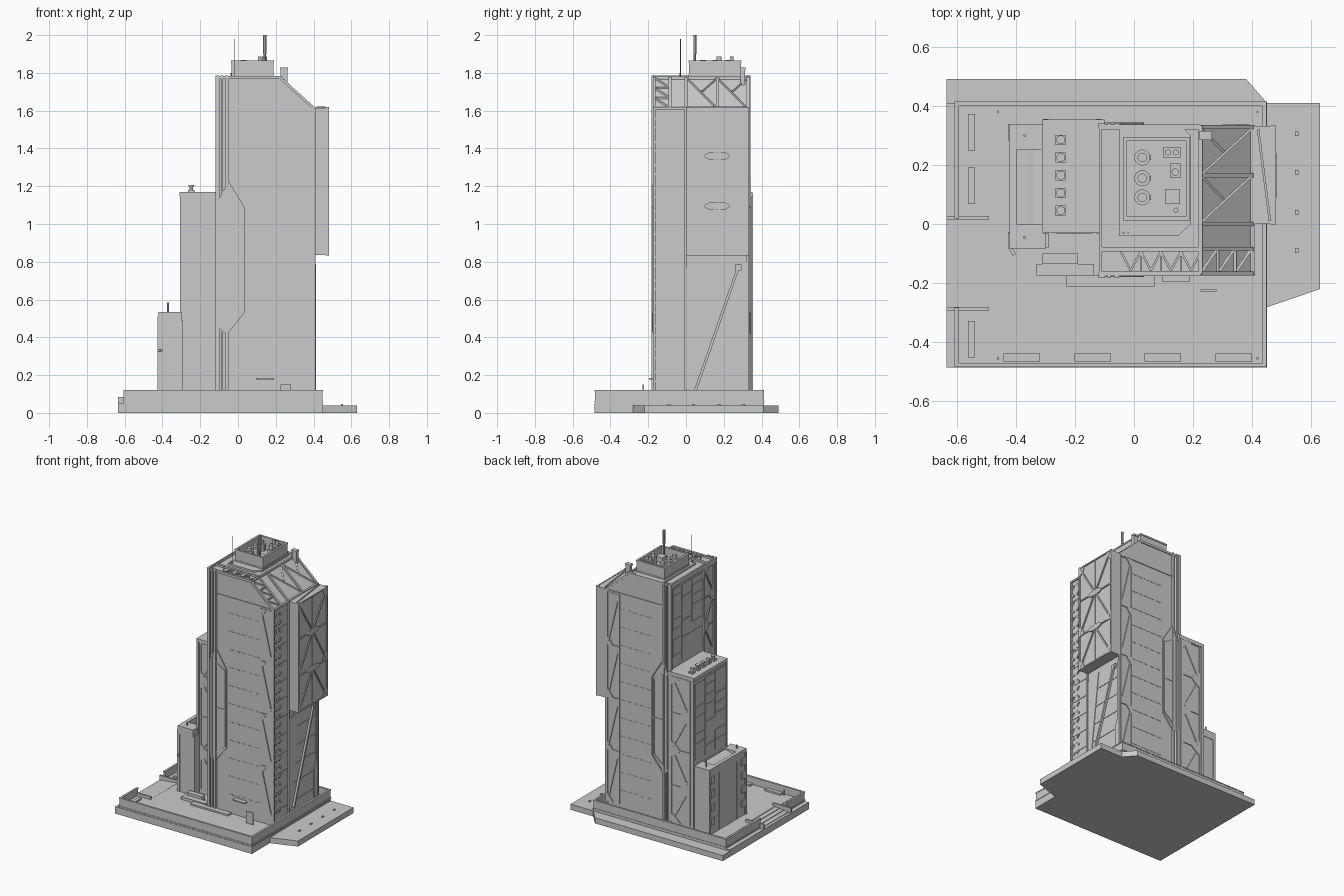
import bpy, bmesh, math, random
from mathutils import Vector, Matrix
random.seed(4)


class Part:
    """Collects simple solids into one named mesh."""
    def __init__(self, name):
        self.name, self.bm = name, bmesh.new()

    def box(self, x0, x1, y0, y1, z0, z1):
        m = Matrix.Translation(((x0+x1)/2, (y0+y1)/2, (z0+z1)/2)) @ Matrix.Diagonal((x1-x0, y1-y0, z1-z0, 1))
        bmesh.ops.create_cube(self.bm, size=1, matrix=m)
        return self

    def bar(self, p, q, w=0.008, d=None):
        p, q = Vector(p), Vector(q)
        rot = (q-p).to_track_quat('Z', 'Y').to_matrix().to_4x4()
        m = Matrix.Translation((p+q)/2) @ rot @ Matrix.Diagonal((w, d or w, (q-p).length, 1))
        bmesh.ops.create_cube(self.bm, size=1, matrix=m)
        return self

    def prism(self, pts, axis, a, b):
        def at(u, v, t):
            return {'x': (t, u, v), 'y': (u, t, v), 'z': (u, v, t)}[axis]
        lo = [self.bm.verts.new(at(u, v, a)) for u, v in pts]
        hi = [self.bm.verts.new(at(u, v, b)) for u, v in pts]
        n = len(pts)
        fs = [self.bm.faces.new(lo), self.bm.faces.new(hi)]
        fs += [self.bm.faces.new((lo[i], lo[(i+1) % n], hi[(i+1) % n], hi[i])) for i in range(n)]
        bmesh.ops.recalc_face_normals(self.bm, faces=fs)
        return self

    def cyl(self, x, y, z0, z1, r, n=12):
        bmesh.ops.create_cone(self.bm, cap_ends=True, segments=n, radius1=r, radius2=r, depth=z1-z0,
                              matrix=Matrix.Translation((x, y, (z0+z1)/2)))
        return self

    def ring(self, x0, x1, y0, y1, z0, z1, t):
        self.box(x0, x1, y0, y0+t, z0, z1).box(x0, x1, y1-t, y1, z0, z1)
        return self.box(x0, x0+t, y0+t, y1-t, z0, z1).box(x1-t, x1, y0+t, y1-t, z0, z1)

    def zigzag(self, axis, pos, u0, u1, z0, z1, n, alternate=True):
        """Diagonal bracing with corner gussets on a wall facing the given axis."""
        P = (lambda u, z: (u, pos, z)) if axis == 'y' else (lambda u, z: (pos, u, z))
        h = (z1-z0)/n
        for u in (u0, u1):
            self.bar(P(u, z0), P(u, z1), 0.007)
        for i in range(n):
            a, b = z0+i*h, z0+(i+1)*h
            s, e = (u1, u0) if (i % 2 == 0 or not alternate) else (u0, u1)
            k, g = (e-s), 0.045
            self.bar(P(s+k*.1, a+h*.08), P(e-k*.1, b-h*.08), 0.009)
            self.bar(P(u0, b), P(u1, b), 0.007)
            for u, z, d, v in ((s, a, k, 1), (e, b, -k, -1)):
                self.prism([(u, z), (u+d*.5, z), (u+d*.35, z+v*g*.5), (u+d*.15, z+v*g), (u, z+v*g*1.3)],
                           axis, pos-.004, pos+.004)
        return self

    def done(self, smooth=False):
        me = bpy.data.meshes.new(self.name)
        self.bm.to_mesh(me)
        self.bm.free()
        ob = bpy.data.objects.new(self.name, me)
        bpy.context.collection.objects.link(ob)
        if smooth:
            bpy.context.view_layer.objects.active = ob
            ob.select_set(True)
            bpy.ops.object.shade_smooth_by_angle()
            ob.select_set(False)


D = 0.065  # terrace deck level

# Ground plates and terrace
Part("back_plate").prism([(-.635, .40), (.45, .40), (.38, .49), (-.635, .49)], 'z', 0, .04).prism(
    [(.38, .49), (.45, .41), (.45, .40)], 'z', 0, .04).done()
Part("side_plate").prism([(.44, -.285), (.63, -.22), (.63, .41), (.44, .41)], 'z', 0, .04).done()
Part("plinth").box(-.635, .45, -.485, .41, 0, .05).done()
Part("terrace_deck").box(-.50, .44, -.475, .405, .04, D).box(-.60, -.5, .02, .405, .04, D).box(
    -.60, -.5, -.475, -.29, .04, D).done()
p = Part("terrace_parapet")
for a in ((-.605, .447, -.482, -.472), (-.605, .447, .402, .412), (.437, .447, -.472, .402),
          (-.605, -.595, .02, .402), (-.605, -.595, -.472, -.285)):
    p.box(*a, .045, .12)
    p.box(a[0]-.002, a[1]+.002, a[2]-.002, a[3]+.002, .112, .12)
    p.box(a[0]-.003, a[1]+.003, a[2]-.003, a[3]+.003, .055, .062)
p.box(-.635, -.49, .015, .027, .04, .085).box(-.635, -.49, -.293, -.281, .04, .085).done()
p = Part("entry_steps")
for i in range(4):
    p.box(-.615+.035*i, -.49, -.285, .018, .03, .05+.004*(i+1))
p.done()
p = Part("deck_planters")
for x in (-.38, -.14, .097, .338):
    p.box(x-.062, x+.062, -.465, -.438, D, D+.012)
for y in (.31, .13, -.39):
    p.box(-.562, -.538, y-.062, y+.062, D, D+.012)
p.done()
p = Part("bollards")
for y in (.305, .175, .04, -.09):
    p.box(.545, .556, y-.008, y+.008, .04, .047)
for x, y in ((-.46, .38), (.418, .38), (-.46, -.455), (.418, -.455)):
    p.cyl(x, y, D, .1, .004, 8)
p.done()
Part("front_steps").box(-.33, -.135, -.175, -.135, D, D+.02).box(-.31, -.19, -.135, -.10, D, D+.04).box(
    -.23, .07, -.212, -.175, D, D+.012).done()
Part("entry_canopy").box(.095, .19, -.197, -.165, .178, .186).done()
Part("info_panel").box(.225, .28, -.229, -.222, D, .15).done()

# Main tower: sloped shoulder profile plus slimmer west slab
Part("tower_core").prism([(-.06, .05), (.40, .05), (.40, 1.61), (.225, 1.77), (-.06, 1.77)], 'y', -.167, .33).done()
Part("west_slab").box(-.11, -.05, -.16, .322, .05, 1.77).done()
p = Part("tower_fins")
for s in (-1, 1):
    y = .08 + s*.253
    for x0, x1 in ((-.12, -.098), (-.09, -.08), (-.066, -.05)):
        p.box(x0, x1, y-.009, y+.009, D, 1.787)
for y in (-.168, -.002, .327):
    p.box(.39, .409, y-.006, y+.006, D, 1.615)
p.box(-.119, -.108, -.17, .335, 1.755, 1.787).done()
p = Part("shoulder_trim")
for y in (-.168, -.085, .0, .165, .328):
    p.bar((.222, y, 1.775), (.403, y, 1.612), .014)
    if y < -.05 or y > .3:
        p.bar((-.11, y, 1.775), (.225, y, 1.775), .016)
for x, z in ((.225, 1.773), (.402, 1.613)):
    p.bar((x, -.17, z), (x, .333, z), .014)
p.done()
p = Part("roof_lattice")
for i in range(8):
    x0, x1 = -.045+i*.034, -.045+(i+1)*.034
    a, b = (-.158, -.092) if i % 2 else (-.092, -.158)
    p.bar((x0, a, 1.774), (x1, b, 1.774), .007)
    if i % 2:
        p.bar((x1, a, 1.774), (x1, b, 1.774), .007)
S = lambda t, y: (.225+.175*t, y, 1.774-.16*t)  # point on the sloped shoulder
for y0, y1, n in ((-.16, -.09, 3), (.008, .16, 1), (.17, .32, 1)):
    for i in range(n):
        p.bar(S(i/n+.03, y0), S((i+1)/n-.03, y1), .009)
        p.bar(S((i+1)/n, y0), S((i+1)/n, y1), .009)
        if n == 1:
            p.bar(S(.03, y1), S(.45, (y0+y1)/2), .009)
p.done()

# Bracing and panel seams on front and back
p = Part("tower_bracing")
for y in (-.169, .332):
    p.zigzag('y', y, .298, .392, .10, 1.60, 4, False)
p.zigzag('x', -.113, -.155, -.04, .10, 1.75, 8)
p.done()
p = Part("panel_seams")
for y in (-.167, .33):
    p.box(-.05, .40, y-.005, y+.005, 1.605, 1.617)
    for k in range(11):
        z = .2+.13*k
        for j in range(5):
            x = .045+j*.052
            p.box(x, x+.035, y-.002, y+.002, z-.0025, z+.0025)
for k in range(11):
    z = .16+.13*k
    p.box(.398, .403, -.15, -.02, z-.002, z+.002)
    if z < .8:
        p.box(.398, .403, .02, .3, z-.002, z+.002)
p.done()
p = Part("corner_slats")
for k in range(24):
    z = .16+.061*k
    for y in (-.15, -.1):
        s = .011 if (k+(y > -.12)) % 2 else -.011
        p.bar((.403, y-.01, z-s), (.403, y+.012, z+s), .006, .012)
p.done()

# Long angular bays on front and back, raised rim with bevelled inner face
p = Part("angular_bays")
outer = [(-.108, 1.11), (-.05, 1.22), (.03, 1.09), (.03, .53), (-.06, .42), (-.108, .46)]
inner = [(-.055, 1.125), (.018, 1.08), (.018, .54), (-.055, .475)]
for y0, s in ((-.167, -1), (.33, 1)):
    p.prism(outer, 'y', y0-.004, y0+s*.008 if s > 0 else y0-.008)
    y = y0+s*.009
    for pts in (outer, inner):
        for i in range(len(pts)):
            (a, b), (c, d) = pts[i-1], pts[i]
            p.bar((a, y, b), (c, y, d), .008)
    p.bar((-.055, y, .8), (.03, y, .8), .005)
p.done()

# Cantilevered box on the east side, with braced outer face
Part("east_box").box(.40, .474, .0, .332, .835, 1.615).done()
p = Part("east_box_bracing")
X = .476
for y in (.004, .328):
    p.box(.462, .481, y-.005, y+.005, .832, 1.62)
for z in (.838, 1.095, 1.36, 1.612):
    p.bar((X, 0, z), (X, .332, z), .009)
for z in (1.095, 1.36):
    p.prism([(.09, z), (.12, z+.018), (.21, z+.018), (.24, z), (.21, z-.018), (.12, z-.018)], 'x', .472, .482)
for zc, zo in ((1.36, 1.6), (1.36, 1.11), (1.095, .85)):
    for y in (.015, .317):
        p.bar((X, .166, zc), (X, y, zo), .01)
        g = .035 if y < .1 else -.035
        k = -.035 if zo > zc else .035
        p.prism([(y-g*.4, zo-k*.3), (y+g, zo-k*.3), (y+g, zo+k*.4), (y, zo+k*1.3), (y-g*.4, zo+k*1.3)], 'x', .473, .479)
    p.bar((X, .166, zc), (X, .166, zo), .006)
p.bar((.42, .32, 1.617), (.46, .01, 1.617), .008).done()
p = Part("east_lower_panel")
p.prism([(.005, .13), (.03, .13), (.115, .80), (.07, .80), (.06, .77), (.005, .77)], 'x', .398, .404)
p.prism([(.285, .1), (.32, .1), (.32, .8), (.31, .8), (.31, .36), (.285, .3)], 'x', .398, .406)
p.bar((.407, .05, .12), (.407, .28, .78), .014)
p.box(.40, .412, .26, .295, .755, .785).done()

# Mid and low wings on the west side
Part("mid_wing").box(-.303, -.10, -.025, .348, .05, 1.155).box(-.31, -.10, -.03, .353, 1.145, 1.17).done()
p = Part("mid_wing_bracing")
for y in (-.027, .35):
    p.zigzag('y', y, -.275, -.13, .10, 1.14, 4)
    p.box(-.308, -.29, y-.005, y+.005, D, 1.15)
    p.box(-.128, -.112, y-.005, y+.005, D, 1.15)
p.done()
p = Part("cladding_panels")
for x, ys, z0, z1, n in ((-.303, (-.01, .11, .22, .335), .57, 1.13, 5), (-.11, (-.02, .1, .21, .315), 1.19, 1.74, 5)):
    for a, b in zip(ys, ys[1:]):
        z = z0
        while z < z1-.03:
            h = min(random.choice((.07, .12, .17)), z1-z)
            p.box(x-random.choice((.003, .005)), x+.004, a+.003, b-.003, z+.003, z+h-.003)
            z += h
p.done()
p = Part("wing_roof_vents")
for i in range(5):
    y = .045+.06*i
    p.box(-.265, -.231, y-.017, y+.017, 1.165, 1.18)
    p.cyl(-.248, y, 1.18, 1.198, .010).cyl(-.248, y, 1.198, 1.206, .015)
p.done(True)
Part("low_wing").box(-.418, -.29, -.08, .335, .05, .49).done()
p = Part("low_wing_top")
p.box(-.422, -.298, -.083, 0, .48, .535).box(-.422, -.298, .25, .338, .48, .535)
p.box(-.422, -.397, 0, .25, .48, .535).box(-.312, -.298, 0, .25, .48, .535)
p.prism([(-.397, .48), (-.312, .48), (-.312, .53), (-.34, .522), (-.37, .505), (-.397, .492)], 'y', 0, .25).done()
p = Part("low_wing_trim")
for y in (-.075, .33):
    p.box(-.425, -.405, y-.008, y+.008, D, .51)
for y in (-.045, .3):
    for k in range(4):
        p.box(-.427, -.415, y-.018, y+.018, .13+.1*k, .18+.1*k)
for y in (.02, .12, .22):
    p.box(-.421, -.415, y-.003, y+.003, D, .5)
p.bar((-.405, -.105, .33), (-.42, -.08, .33), .012)
p.cyl(-.37, .3, .53, .585, .005, 8).cyl(-.37, -.045, .53, .56, .005, 8)
p.done()

# Roof slab and open mechanical penthouse
Part("roof_slab").prism([(-.05, -.04), (.15, -.04), (.192, 0), (.192, .30), (.17, .322), (-.05, .322)],
                        'z', 1.76, 1.782).done()
Part("penthouse").ring(-.035, .187, .015, .292, 1.78, 1.862, .009).box(-.03, .18, .02, .287, 1.78, 1.80).ring(
    -.038, .19, .012, .295, 1.855, 1.866, .014).box(-.037, .189, .013, .294, 1.782, 1.792).done()
p = Part("penthouse_fans")
for y in (.09, .155, .225):
    p.cyl(.028, y, 1.80, 1.85, .027, 16).cyl(.028, y, 1.85, 1.868, .016, 16).box(.03, .058, y-.008, y+.008, 1.80, 1.84)
p.done(True)
p = Part("penthouse_units")
p.box(.10, .158, .225, .26, 1.80, 1.862).box(.122, .158, .155, .205, 1.80, 1.855).box(.105, .156, .067, .118, 1.80, 1.835)
for x in (.115, .142):
    p.cyl(x, .242, 1.862, 1.888, .010)
p.cyl(.14, .175, 1.855, 1.888, .013).done()
Part("main_mast").cyl(.142, .047, 1.79, 1.93, .006, 8).cyl(.142, .047, 1.90, 2.0, .0085, 8).done()
Part("thin_aerial").cyl(-.02, -.03, 1.765, 1.98, .0025, 6).cyl(-.035, -.03, 1.765, 1.80, .004, 6).done()
Part("shoulder_stack").box(.226, .262, .288, .312, 1.72, 1.825).box(.222, .264, .285, .315, 1.815, 1.828).done()
